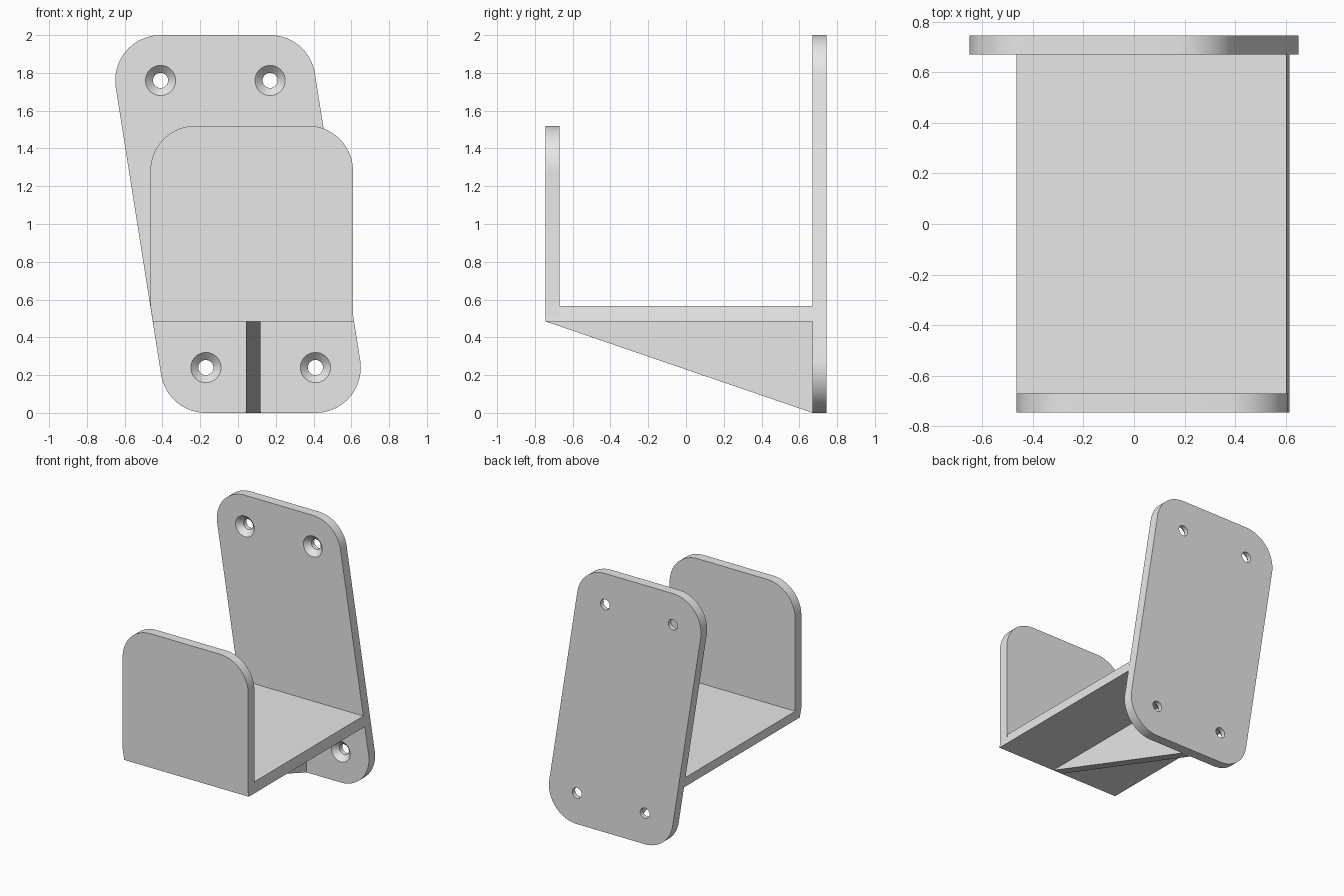
import bpy, bmesh
from math import sin, cos, radians, tau
from mathutils import Vector

cube = bpy.data.objects.get("Cube")
if cube:
    bpy.data.objects.remove(cube, do_unlink=True)

grey = bpy.data.materials.new("light_grey")
grey.use_nodes = True
grey.diffuse_color = (0.8, 0.8, 0.8, 1)
grey.node_tree.nodes["Principled BSDF"].inputs["Base Color"].default_value = (0.8, 0.8, 0.8, 1)


def finish(name, bm):
    """Turn a bmesh into a named grey object."""
    bmesh.ops.recalc_face_normals(bm, faces=bm.faces)
    mesh = bpy.data.meshes.new(name)
    bm.to_mesh(mesh)
    bm.free()
    mesh.materials.append(grey)
    obj = bpy.data.objects.new(name, mesh)
    bpy.context.collection.objects.link(obj)
    return obj


def prism(name, outline, direction):
    """Extrude a closed 3D outline along a direction."""
    bm = bmesh.new()
    face = bm.faces.new([bm.verts.new(p) for p in outline])
    result = bmesh.ops.extrude_face_region(bm, geom=[face], use_keep_orig=True)
    moved = [v for v in result["geom"] if isinstance(v, bmesh.types.BMVert)]
    bmesh.ops.translate(bm, verts=moved, vec=Vector(direction))
    return finish(name, bm)


def arc(cx, cz, r, start, end, steps=20):
    angles = [radians(start + (end - start) * i / steps) for i in range(steps + 1)]
    return [(cx + r * cos(a), cz + r * sin(a)) for a in angles]


def smooth(obj):
    bpy.ops.object.select_all(action="DESELECT")
    obj.select_set(True)
    bpy.context.view_layer.objects.active = obj
    bpy.ops.object.shade_smooth_by_angle(angle=radians(25))


# Shared measurements
R, LEAN = 0.24, 8.94
BACK, WALL, FRONT, THICK = 0.745, 0.67, -0.745, 0.075
FLOOR, UNDER = 0.565, 0.485
left_low, left_high = -0.451, -0.464
right_low, right_high = 0.614, 0.602
holes = [(0.41, 0.24), (0.17, 1.76), (-0.41, 1.76), (-0.17, 0.24)]

# Leaning back plate, rounded around the four screw holes
turns = [-90, LEAN, 90, 180 + LEAN, 270]
outline = []
for (x, z), a, b in zip(holes, turns, turns[1:]):
    outline += arc(x, z, R, a, b)
back_plate = prism("back_plate", [(x, WALL, z) for x, z in outline], (0, THICK, 0))

# Countersunk screw holes
bm = bmesh.new()
SIDES = 40
for hx, hz in holes:
    rings = [[bm.verts.new((hx + r * cos(tau * i / SIDES), y, hz + r * sin(tau * i / SIDES)))
              for i in range(SIDES)]
             for y, r in ((WALL - 0.01, 0.09), (WALL + 0.04, 0.04), (BACK + 0.02, 0.04))]
    for lower, upper in zip(rings, rings[1:]):
        for i in range(SIDES):
            j = (i + 1) % SIDES
            bm.faces.new((lower[i], lower[j], upper[j], upper[i]))
    bm.faces.new(rings[0])
    bm.faces.new(rings[-1])
cutter = finish("screw_hole_cutter", bm)
cutter.hide_render = True
mod = back_plate.modifiers.new("screw_holes", "BOOLEAN")
mod.operation, mod.solver, mod.object = "DIFFERENCE", "EXACT", cutter
bpy.context.view_layer.objects.active = back_plate
bpy.ops.object.modifier_apply(modifier=mod.name)
bpy.data.objects.remove(cutter, do_unlink=True)
smooth(back_plate)

# Upright front plate with rounded top corners
right, top = 0.609, 1.52
outline = [(left_high, FLOOR), (left_low, UNDER), (right_low, UNDER), (right, 0.52)]
outline += arc(right - R, top - R, R, 0, 90)
outline += arc(left_high + R, top - R, R, 90, 180)
front_plate = prism("front_plate", [(x, FRONT, z) for x, z in outline], (0, THICK, 0))
smooth(front_plate)

# Shelf between the plates, its ends following the lean
shelf = [(left_low, UNDER), (right_low, UNDER), (right_high, FLOOR), (left_high, FLOOR)]
prism("shelf", [(x, FRONT + THICK, z) for x, z in shelf], (0, WALL - FRONT - THICK, 0))

# Triangular support rib under the shelf
rib = [(FRONT, UNDER), (WALL, UNDER), (WALL, 0)]
prism("support_rib", [(0.042, y, z) for y, z in rib], (0.076, 0, 0))
